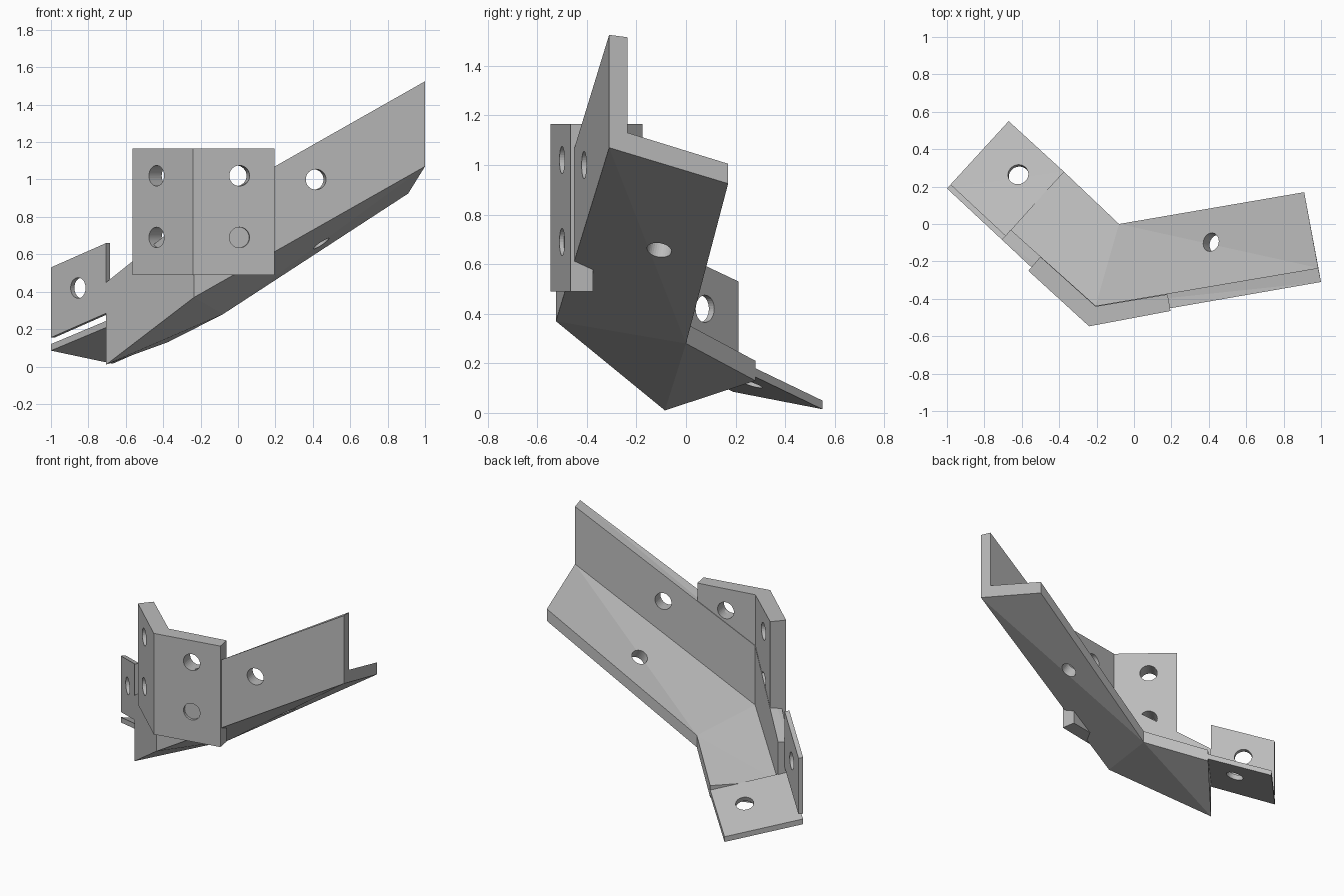
import bpy, bmesh
from mathutils import Vector

cube = bpy.data.objects.get("Cube")
if cube:
    bpy.data.objects.remove(cube, do_unlink=True)

steel = bpy.data.materials.new("plain_grey_steel")
steel.use_nodes = True
GREY = (0.5, 0.5, 0.5, 1)
steel.diffuse_color = GREY
steel.node_tree.nodes["Principled BSDF"].inputs["Base Color"].default_value = GREY


def loft(name, sections):
    """Closed solid through matching cross-sections."""
    bm = bmesh.new()
    rings = [[bm.verts.new(p) for p in s] for s in sections]
    n = len(rings[0])
    for a, b in zip(rings, rings[1:]):
        for i in range(n):
            j = (i + 1) % n
            bm.faces.new((a[i], a[j], b[j], b[i]))
    bm.faces.new(rings[0][::-1])
    bm.faces.new(rings[-1])
    bmesh.ops.triangulate(bm, faces=[f for f in bm.faces if len(f.verts) == 4])
    bmesh.ops.recalc_face_normals(bm, faces=bm.faces)
    mesh = bpy.data.meshes.new(name)
    bm.to_mesh(mesh)
    bm.free()
    mesh.materials.append(steel)
    obj = bpy.data.objects.new(name, mesh)
    bpy.context.scene.collection.objects.link(obj)
    return obj


def upright(outer, inner, bottom, top):
    """Cross-section of a standing sheet."""
    return [(*outer, bottom), (*inner, bottom), (*inner, top), (*outer, top)]


def drill(obj, centre, axis, radius=0.055, length=0.3):
    """Cut a round hole through a part."""
    bpy.ops.mesh.primitive_cylinder_add(vertices=32, radius=radius, depth=length, location=centre)
    cutter = bpy.context.object
    cutter.name = obj.name + "_hole_cutter"
    cutter.rotation_mode = 'QUATERNION'
    cutter.rotation_quaternion = Vector(axis).to_track_quat('Z', 'Y')
    cutter.data.materials.append(steel)
    mod = obj.modifiers.new("hole", 'BOOLEAN')
    mod.operation = 'DIFFERENCE'
    mod.solver = 'EXACT'
    mod.object = cutter
    bpy.context.view_layer.update()
    bpy.context.view_layer.objects.active = obj
    bpy.ops.object.modifier_apply(modifier=mod.name)
    bpy.data.objects.remove(cutter, do_unlink=True)


# Bent angle iron: outer top, inner top, inner corner, tip top, tip bottom, outer corner
right_end = [(1, -.31, 1.525), (.985, -.235, 1.515), (.985, -.235, 1.13),
             (.91, .17, 1.005), (.91, .17, .925), (1, -.31, 1.07)]
bend = [(-.235, -.525, .825), (-.205, -.437, .825), (-.205, -.437, .43),
        (-.08, 0, .36), (-.08, 0, .28), (-.235, -.525, .37)]
left_end = [(-.705, -.085, .45), (-.66, -.03, .46), (-.66, -.03, .2),
            (-.375, .28, .21), (-.375, .28, .13), (-.705, -.085, .01)]
arm = loft("angle_arm", [left_end, bend, right_end])
right_normal = (.174, -.985, 0)
left_normal = (-.68, -.73, 0)
flange_normal = (Vector(right_end[5]) - Vector(bend[5])).cross(Vector(right_end[4]) - Vector(right_end[5]))
drill(arm, (.41, -.375, 1.0), right_normal)
drill(arm, (.42, -.1, .7), flange_normal, .05)

# Folded mounting plate with four holes
plate = loft("mounting_plate", [
    upright((-.565, -.25), (-.5, -.175), .49, 1.165),
    upright((-.24, -.547), (-.205, -.44), .49, 1.165),
    upright((.195, -.465), (.18, -.376), .49, 1.165)])
for z in (.69, 1.02):
    drill(plate, (0, -.455, z), right_normal)
    drill(plate, (-.4, -.33, z), left_normal)

# Standing end tab
standing_tab = loft("standing_tab", [
    upright((-1, .19), (-.98, .212), .155, .53),
    upright((-.705, -.085), (-.685, -.063), .285, .66)])
drill(standing_tab, (-.85, .06, .42), left_normal)

# Lying end tab
corners = [(-1, .19, .085), (-.67, .55, .015), (-.375, .28, .145), (-.69, -.07, .215)]
lying_tab = loft("lying_tab", [corners, [(x, y, z + .035) for x, y, z in corners]])
edge = [Vector(c) for c in corners]
drill(lying_tab, (-.615, .255, .12), (edge[1] - edge[0]).cross(edge[3] - edge[0]))
